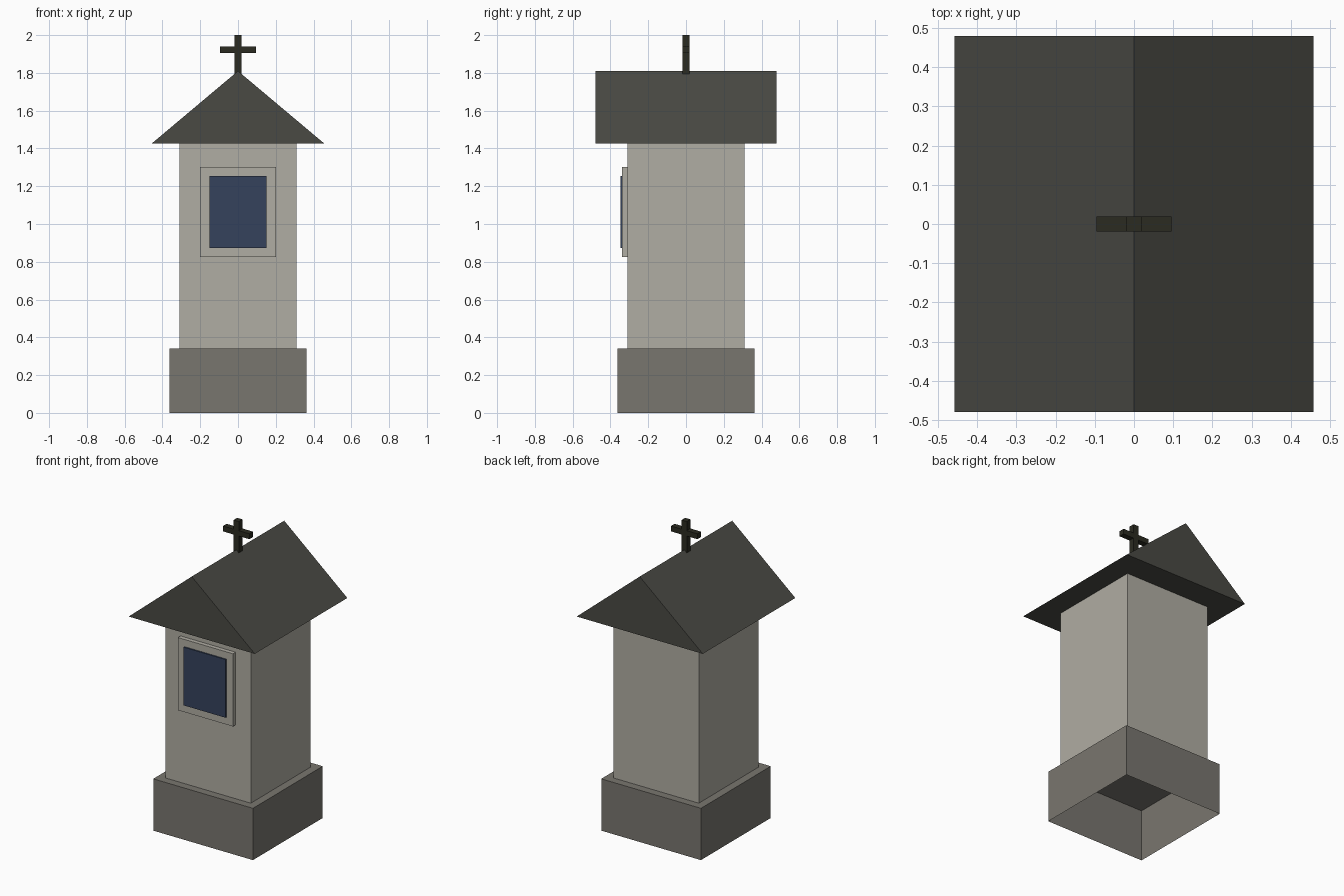
import bpy
import bmesh

cube = bpy.data.objects.get("Cube")
if cube:
    bpy.data.objects.remove(cube, do_unlink=True)


def material(name, srgb):
    linear = [((c / 255 + 0.055) / 1.055) ** 2.4 for c in srgb]
    mat = bpy.data.materials.new(name)
    mat.use_nodes = True
    mat.diffuse_color = (*linear, 1)
    bsdf = mat.node_tree.nodes["Principled BSDF"]
    bsdf.inputs["Base Color"].default_value = (*linear, 1)
    bsdf.inputs["Roughness"].default_value = 0.9
    return mat


plaster = material("pale plaster", (176, 173, 163))
stone = material("grey stone", (121, 118, 111))
slate = material("dark slate", (74, 74, 68))
iron = material("dark iron", (43, 43, 33))
glass = material("blue pane", (53, 66, 92))


def prism(name, profile, y0, y1, mat, open_bottom=False):
    """Extrude an x-z profile from y0 back to y1."""
    bm = bmesh.new()
    face = bm.faces.new([bm.verts.new((x, y0, z)) for x, z in profile])
    ext = bmesh.ops.extrude_face_region(bm, geom=[face], use_keep_orig=True)
    for v in ext["geom"]:
        if isinstance(v, bmesh.types.BMVert):
            v.co.y = y1
    bmesh.ops.recalc_face_normals(bm, faces=bm.faces)
    if open_bottom:
        bm.normal_update()
        down = [f for f in bm.faces if f.normal.z < -0.9]
        bmesh.ops.delete(bm, geom=down, context='FACES')
    mesh = bpy.data.meshes.new(name)
    bm.to_mesh(mesh)
    bm.free()
    mesh.materials.append(mat)
    obj = bpy.data.objects.new(name, mesh)
    bpy.context.collection.objects.link(obj)
    return obj


def block(name, half_x, y0, y1, z0, z1, mat, **kw):
    profile = [(-half_x, z0), (half_x, z0), (half_x, z1), (-half_x, z1)]
    return prism(name, profile, y0, y1, mat, **kw)


# Hollow plinth and square pillar
block("plinth", 0.362, -0.362, 0.362, 0, 0.34, stone, open_bottom=True)
block("pillar", 0.31, -0.31, 0.31, 0.34, 1.425, plaster, open_bottom=True)

# Niche on the front: raised surround and thin pane
block("niche_surround", 0.2, -0.338, -0.31, 0.825, 1.302, plaster)
block("niche_pane", 0.152, -0.347, -0.338, 0.873, 1.255, glass)

# Gabled roof with its ridge running front to back
prism("roof", [(-0.458, 1.425), (0.458, 1.425), (0, 1.81)], -0.48, 0.48, slate)

# Cross on the ridge
block("cross_post", 0.019, -0.019, 0.019, 1.79, 2.0, iron)
block("cross_bar", 0.096, -0.019, 0.019, 1.905, 1.94, iron)
